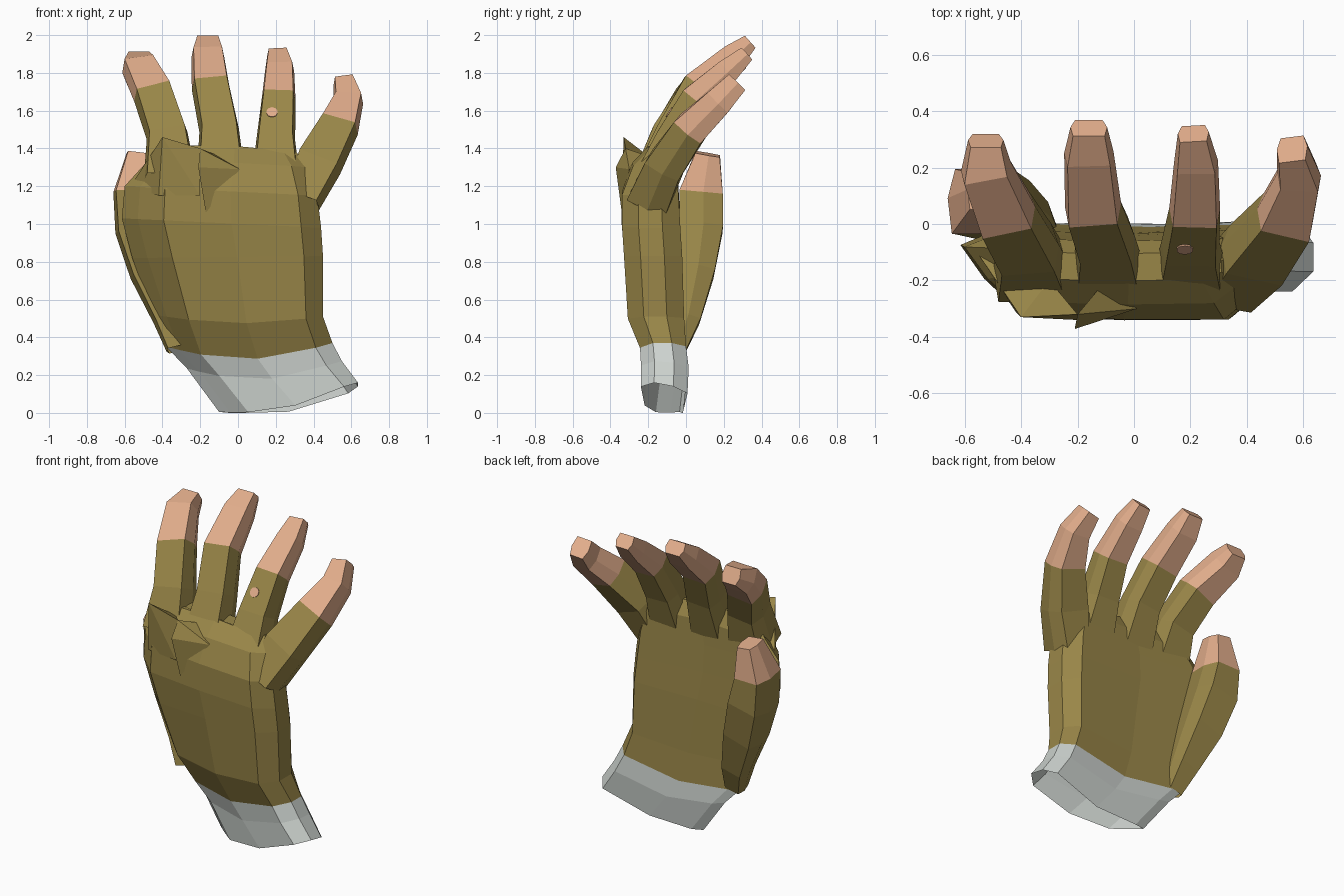
import bpy, bmesh, math
from mathutils import Vector
from mathutils.bvhtree import BVHTree

if "Cube" in bpy.data.objects:
    bpy.data.objects.remove(bpy.data.objects["Cube"])


def material(name, rgb):
    m = bpy.data.materials.new(name)
    m.diffuse_color = (*rgb, 1)
    m.use_nodes = True
    m.node_tree.nodes["Principled BSDF"].inputs["Base Color"].default_value = m.diffuse_color
    return m


OLIVE = material("olive glove", (0.32, 0.24, 0.065))
SKIN = material("bare skin", (0.76, 0.42, 0.26))
GREY = material("pale grey cuff", (0.62, 0.66, 0.63))


def finish(name, bm, mats):
    bmesh.ops.recalc_face_normals(bm, faces=bm.faces[:])
    me = bpy.data.meshes.new(name)
    bm.to_mesh(me)
    bm.free()
    for m in mats:
        me.materials.append(m)
    ob = bpy.data.objects.new(name, me)
    bpy.context.collection.objects.link(ob)
    return ob


def loft(name, rings, mats, second_from=99, start_cap=True, end_cap=True):
    """Skin a row of point rings; segments from second_from on use material 1."""
    bm = bmesh.new()
    rows = [[bm.verts.new(p) for p in r] for r in rings]
    n = len(rows[0])
    for s, (a, b) in enumerate(zip(rows, rows[1:])):
        for i in range(n):
            j = (i + 1) % n
            f = bm.faces.new((a[i], a[j], b[j], b[i]))
            f.material_index = int(s >= second_from)
    if start_cap:
        bm.faces.new(rows[0])
    if end_cap:
        bm.faces.new(rows[-1]).material_index = int(second_from < 99)
    return finish(name, bm, mats)


# Flattened hand section, more rounded on the thumb side
SECTION = [(0, .85), (.08, .45), (.21, .03), (.55, 0), (.9, .02), (1, .3),
           (1, .7), (.93, 1), (.5, .95), (.1, 1)]


def slab(xl, zl, xr, zr, yf, yb, dip=0, thin_f=0, thin_b=0, drop=0):
    """thin_* pull the left end in, drop lowers the inner right side."""
    return [(xl + (xr - xl) * u,
             (yf + thin_f * (1 - u) ** 2) * (1 - v) + (yb - thin_b * (1 - u)) * v,
             zl + (zr - zl) * u - dip * math.sin(math.pi * u) - drop * u * v)
            for u, v in SECTION]


# Palm
cuff_top = slab(-.38, .35, .50, .37, -.25, 0, .075, .15)
loft("palm", [
    cuff_top,
    slab(-.45, .52, .45, .51, -.315, -.01, .04, .11),
    slab(-.56, .82, .45, .83, -.335, -.02, 0, .05),
    slab(-.615, 1.03, .44, .98, -.345, -.03, 0, .02),
    slab(-.6, 1.2, .42, 1.15, -.345, -.04, 0, .03),
    slab(-.5, 1.31, .37, 1.3, -.285, -.05, -.02),
    slab(-.42, 1.41, .31, 1.38, -.2, -.1, -.02)], [OLIVE], start_cap=False)

# Open cuff, tilted towards the little finger side, with a narrow low end
loft("cuff", [
    slab(-.1, .005, .635, .175, -.245, .01, .06, .13, .03, .05),
    slab(-.27, .235, .55, .28, -.245, .015, .08, .17, .01, .02),
    cuff_top], [GREY], start_cap=False, end_cap=False)

# Six-sided finger section
HEX = [(-1, .1), (-.86, -1), (.86, -1), (1, .1), (.75, 1), (-.75, 1)]


def finger(name, path, skin_from):
    """path rows: x, y, z, width, thickness"""
    pts = [Vector(p[:3]) for p in path]
    rings = []
    for i, (c, p) in enumerate(zip(pts, path)):
        t = (pts[min(i + 1, len(pts) - 1)] - pts[max(i - 1, 0)]).normalized()
        side = Vector((1, 0, 0))
        side = (side - t * side.dot(t)).normalized()
        up = t.cross(side)
        rings.append([c + side * u * p[3] / 2 + up * v * p[4] / 2 for u, v in HEX])
    return loft(name, rings, [OLIVE, SKIN], skin_from, start_cap=False)


finger("index_finger", [(-.36, -.17, 1.24, .28, .22), (-.375, -.09, 1.47, .22, .19),
                        (-.45, .035, 1.68, .21, .18), (-.525, .20, 1.82, .18, .16),
                        (-.525, .295, 1.87, .125, .1)], 2)
finger("middle_finger", [(-.09, -.17, 1.24, .26, .22), (-.10, -.06, 1.5, .21, .18),
                         (-.145, .06, 1.725, .2, .17), (-.16, .25, 1.885, .175, .14),
                         (-.16, .34, 1.965, .13, .085)], 2)
ring = finger("ring_finger", [(.2, -.17, 1.22, .26, .22), (.2, -.07, 1.45, .205, .18),
                              (.215, .05, 1.66, .18, .16), (.22, .22, 1.81, .155, .13),
                              (.21, .32, 1.9, .11, .085)], 2)
finger("little_finger", [(.335, -.2, 1.11, .2, .22), (.425, -.11, 1.31, .25, .2),
                         (.535, .025, 1.505, .21, .18), (.585, .17, 1.645, .155, .15),
                         (.56, .265, 1.745, .11, .12)], 2)
finger("thumb", [(-.32, -.05, .34, .12, .1), (-.365, 0, .5, .17, .15),
                 (-.455, .05, .75, .24, .2), (-.525, .08, .98, .255, .23),
                 (-.555, .08, 1.17, .21, .23), (-.53, .115, 1.37, .12, .13)], 4)


# Pointed folds over the knuckles
def fold(name, pts):
    bm = bmesh.new()
    for p in pts:
        bm.verts.new(p)
    bmesh.ops.convex_hull(bm, input=bm.verts[:])
    finish(name, bm, [OLIVE])


fold("index_knuckle_fold", [(-.4, -.33, 1.46), (-.2, -.32, 1.4), (-.57, -.08, 1.2),
                            (-.42, -.31, 1.15), (-.2, -.34, 1.15), (-.3, -.2, 1.36)])
fold("middle_knuckle_fold", [(-.2, -.32, 1.4), (.01, -.3, 1.29), (-.17, -.34, 1.06),
                             (-.21, -.372, 1.3), (-.1, -.2, 1.36)])

# Small round hole on the back of the ring finger, as a thin plate
tree = BVHTree.FromPolygons([v.co.copy() for v in ring.data.vertices],
                            [tuple(p.vertices) for p in ring.data.polygons])
hit, nor, _, _ = tree.ray_cast(Vector((.18, -1, 1.59)), Vector((0, 1, 0)))
if nor.y > 0:
    nor = -nor
bm = bmesh.new()
bmesh.ops.create_cone(bm, cap_ends=True, segments=10, radius1=.03, radius2=.03, depth=.008)
ob = finish("glove_hole", bm, [SKIN])
ob.rotation_euler = nor.to_track_quat('Z', 'Y').to_euler()
ob.location = hit + nor * .002
